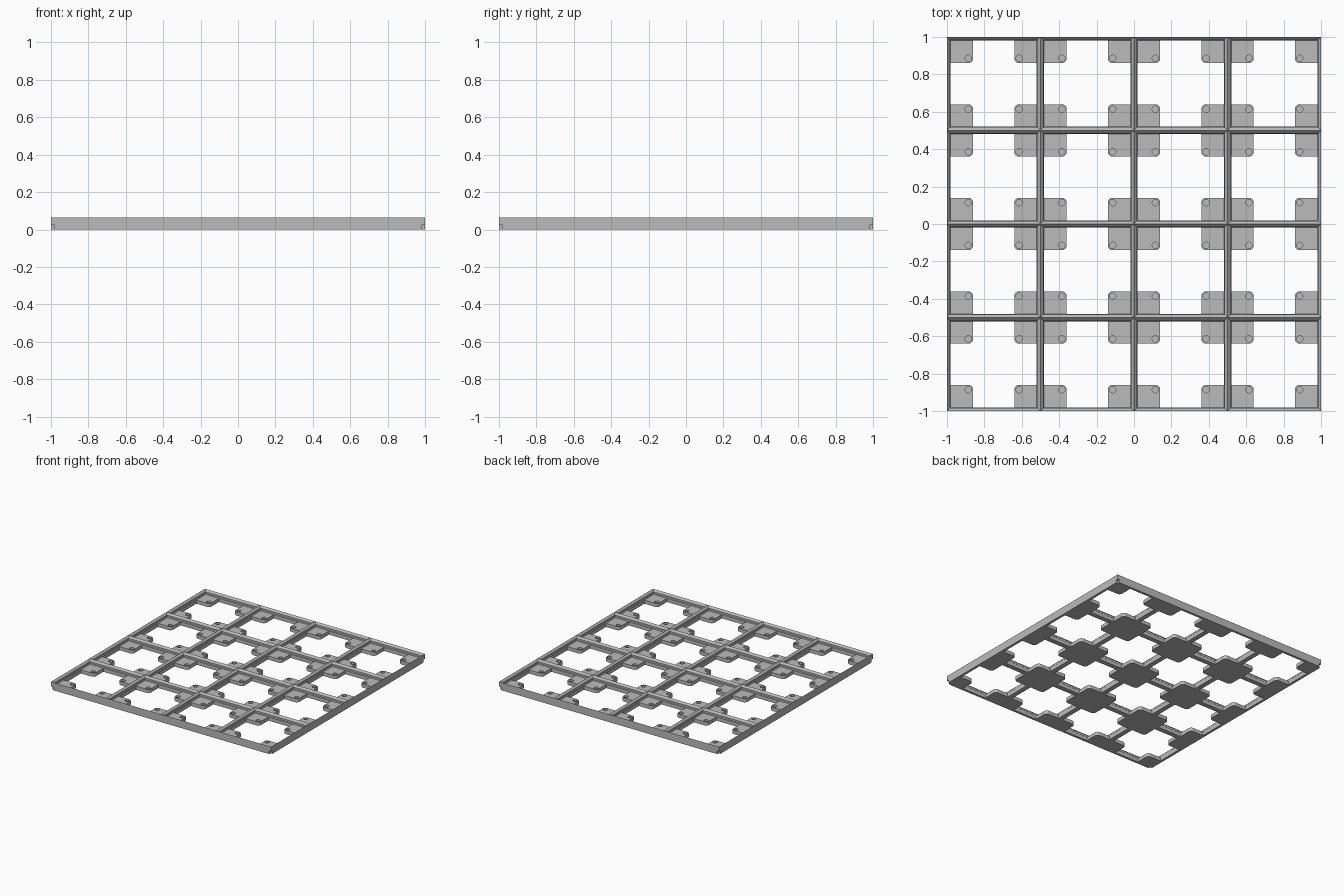
import bpy, bmesh, math
from mathutils import Matrix, Vector

CELLS, PITCH = 4, 0.5
HEIGHT, PAD_TOP, WALL = 0.064, 0.03, 0.02
PAD_REACH, HOLE_AT, HOLE_R = 0.14, 0.114, 0.017
SLOPE, CHAMFER = 0.015, 0.005

default = bpy.data.objects.get("Cube")
if default:
    bpy.data.objects.remove(default, do_unlink=True)

grey = bpy.data.materials.new("mid_grey")
grey.use_nodes = True
grey.diffuse_color = (0.5, 0.5, 0.5, 1)
grey.node_tree.nodes["Principled BSDF"].inputs["Base Color"].default_value = (0.5, 0.5, 0.5, 1)


def finish(name, bm, location=(0, 0, 0), helper=False):
    bmesh.ops.recalc_face_normals(bm, faces=bm.faces)
    mesh = bpy.data.meshes.new(name)
    bm.to_mesh(mesh)
    bm.free()
    mesh.materials.append(grey)
    obj = bpy.data.objects.new(name, mesh)
    obj.location = location
    bpy.context.collection.objects.link(obj)
    if helper:
        obj.hide_render = True
        obj.hide_viewport = True
    return obj


def cut(obj, cutter):
    mod = obj.modifiers.new("cut", "BOOLEAN")
    mod.operation = "DIFFERENCE"
    mod.solver = "EXACT"
    mod.object = cutter


# Grid frame: stepped wall profile swept round every cell, (inset, height)
profile = [(0, HEIGHT), (SLOPE, HEIGHT - SLOPE), (SLOPE, PAD_TOP + CHAMFER),
           (WALL, PAD_TOP), (WALL, 0), (0, 0)]
corners = [(-1, -1), (1, -1), (1, 1), (-1, 1)]
bm = bmesh.new()
for ix in range(CELLS):
    for iy in range(CELLS):
        cx = (ix + 0.5) * PITCH - 1
        cy = (iy + 0.5) * PITCH - 1
        rings = [[bm.verts.new((cx + sx * (PITCH / 2 - d), cy + sy * (PITCH / 2 - d), z))
                  for sx, sy in corners] for d, z in profile]
        for a, b in zip(rings, rings[1:]):
            for i in range(4):
                j = (i + 1) % 4
                bm.faces.new((a[i], a[j], b[j], b[i]))
        # Outer wall only on the rim of the grid
        rim = [iy == 0, ix == CELLS - 1, iy == CELLS - 1, ix == 0]
        top, base = rings[0], rings[-1]
        for i in range(4):
            if rim[i]:
                j = (i + 1) % 4
                bm.faces.new((top[i], top[j], base[j], base[i]))
bmesh.ops.remove_doubles(bm, verts=bm.verts, dist=0.0001)
frame = finish("grid_frame", bm)

# Small notches under the four outside corners
bm = bmesh.new()
for sx, sy in corners:
    bmesh.ops.create_cube(bm, size=1, matrix=Matrix.Translation((sx, sy, 0))
                          @ Matrix.Diagonal((0.036, 0.036, 0.05, 1)))
cut(frame, finish("corner_notch_cutter", bm, helper=True))

# Corner pad with one rounded corner, repeated in every cell corner
half = PITCH / 2
outer, inner, centre = half - WALL, half - PAD_REACH, half - HOLE_AT
radius = centre - inner
outline = [(outer, outer), (inner, outer)]
for k in range(9):
    t = math.pi + k * math.pi / 16
    outline.append((centre + radius * math.cos(t), centre + radius * math.sin(t)))
outline.append((outer, inner))
bm = bmesh.new()
base = bm.faces.new([bm.verts.new((x, y, 0)) for x, y in outline])
solid = bmesh.ops.extrude_face_region(bm, geom=[base])
bmesh.ops.translate(bm, vec=Vector((0, 0, PAD_TOP)),
                    verts=[v for v in solid["geom"] if isinstance(v, bmesh.types.BMVert)])
first = -1 + half
pads = finish("corner_pads", bm, (first, first, 0))

# Blind round hole in each pad
bm = bmesh.new()
bmesh.ops.create_cone(bm, cap_ends=True, segments=24, radius1=HOLE_R, radius2=HOLE_R,
                      depth=0.04, matrix=Matrix.Translation((centre, centre, PAD_TOP + 0.005)))
cut(pads, finish("pad_hole_cutter", bm, (first, first, 0), helper=True))

mirror = pads.modifiers.new("four_corners", "MIRROR")
mirror.use_axis = (True, True, False)
mirror.use_mirror_merge = False
for name, step in (("columns", (PITCH, 0, 0)), ("rows", (0, PITCH, 0))):
    array = pads.modifiers.new(name, "ARRAY")
    array.count = CELLS
    array.use_relative_offset = False
    array.use_constant_offset = True
    array.constant_offset_displace = step
